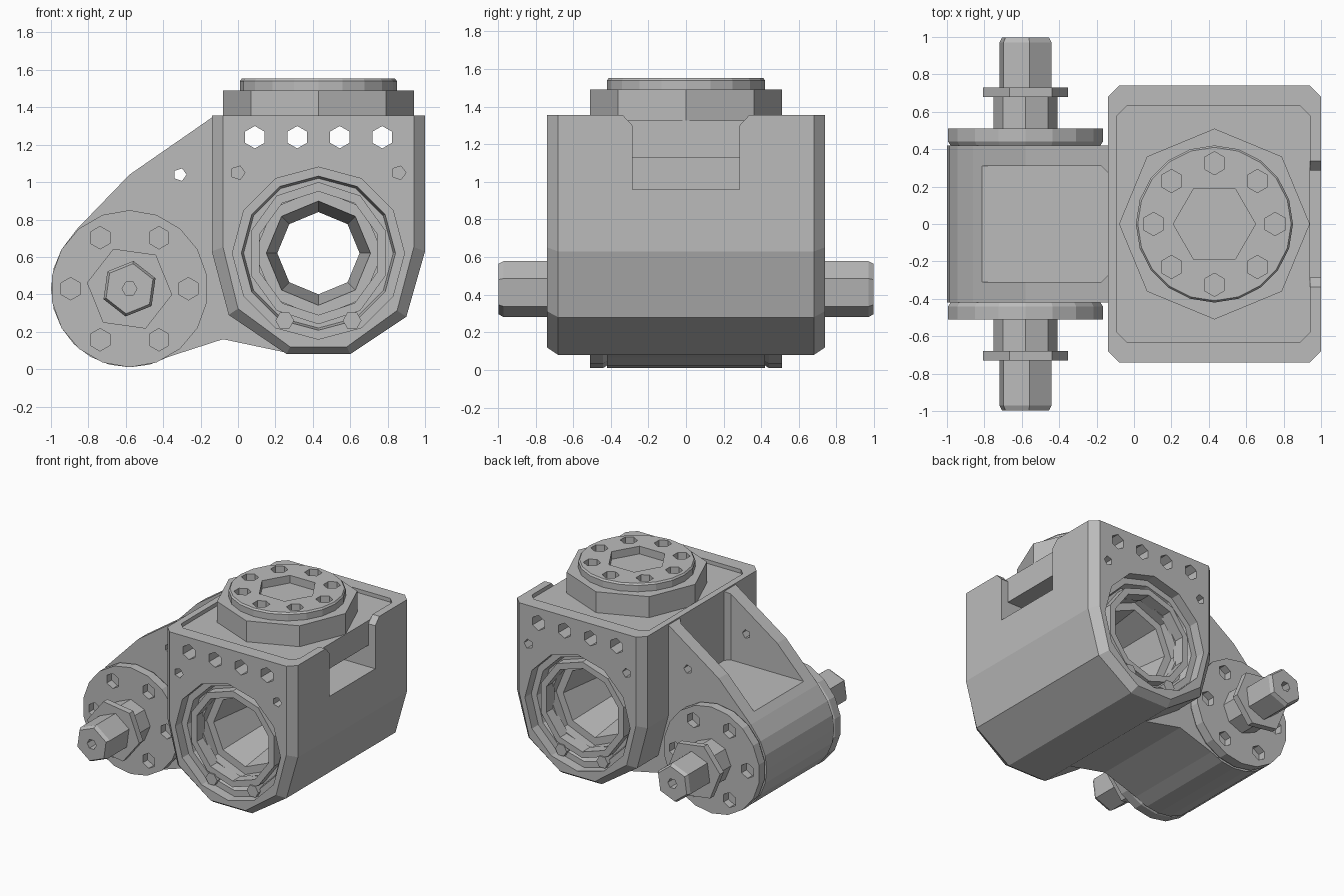
import bpy, bmesh, math

cube = bpy.data.objects.get("Cube")
if cube:
    bpy.data.objects.remove(cube, do_unlink=True)

metal = bpy.data.materials.new("plain grey metal")
metal.use_nodes = True
GREY = (0.5, 0.5, 0.5, 1)
metal.diffuse_color = GREY
metal.node_tree.nodes["Principled BSDF"].inputs["Base Color"].default_value = GREY


def place(axis, u, v, d):
    # u, v lie in the section plane, d runs along the axis
    return (u, d, v) if axis == "y" else (u, v, d)


def loft(name, axis, sections):
    """Skin a list of (depth, outline) sections and cap both ends."""
    bm = bmesh.new()
    rings = [[bm.verts.new(place(axis, u, v, d)) for u, v in pts] for d, pts in sections]
    for a, b in zip(rings, rings[1:]):
        for i in range(len(a)):
            j = (i + 1) % len(a)
            bm.faces.new((a[i], a[j], b[j], b[i]))
    bm.faces.new(rings[0])
    bm.faces.new(rings[-1])
    bmesh.ops.recalc_face_normals(bm, faces=bm.faces)
    mesh = bpy.data.meshes.new(name)
    bm.to_mesh(mesh)
    bm.free()
    mesh.materials.append(metal)
    obj = bpy.data.objects.new(name, mesh)
    bpy.context.collection.objects.link(obj)
    return obj


def ngon(c, r, n, turn=0):
    angles = [math.radians(turn) + math.tau * i / n for i in range(n)]
    return [(c[0] + r * math.cos(a), c[1] + r * math.sin(a)) for a in angles]


def turned(name, axis, c, n, steps, turn=0):
    return loft(name, axis, [(d, ngon(c, r, n, turn)) for d, r in steps])


def box(x0, x1, y0, y1, z0, z1, cut=0.0):
    """Upright box with chamfered corners."""
    c = max(cut, 0.0005)
    pts = [(x0 + c, y0), (x1 - c, y0), (x1, y0 + c), (x1, y1 - c),
           (x1 - c, y1), (x0 + c, y1), (x0, y1 - c), (x0, y0 + c)]
    return loft("cutter", "z", [(z0, pts), (z1, pts)])


def carve(obj, cutters):
    for cutter in cutters:
        mod = obj.modifiers.new("cut", "BOOLEAN")
        mod.operation, mod.solver, mod.object = "DIFFERENCE", "EXACT", cutter
        bpy.context.view_layer.objects.active = obj
        bpy.ops.object.modifier_apply(modifier=mod.name)
        bpy.data.objects.remove(cutter, do_unlink=True)


def hole(axis, c, r, d0, d1, n=6, turn=0):
    return turned("cutter", axis, c, n, [(d0, r), (d1, r)], turn)


# Housing: chamfered block with a rounded underside
CX, TOP = 0.43, 1.355
full = [(-0.14, TOP), (1, TOP), (1, 0.63), (0.9, 0.28), (0.6, 0.08),
        (0.26, 0.08), (-0.05, 0.29), (-0.14, 0.63)]
inset = [(CX + (x - CX) * 0.895, TOP + (z - TOP) * 0.969) for x, z in full]
housing = loft("housing", "y", [(-0.74, inset), (-0.68, full), (0.68, full), (0.74, inset)])

# Shallow recess in the top, stepped bore, and fixing holes
bore = (CX, 0.62)
cuts = [box(-0.09, 0.94, -0.63, 0.63, 1.325, 1.5, 0.05)]
for s in (-1, 1):
    cuts.append(turned("cutter", "y", bore, 12, [(s * 0.8, 0.46), (s * 0.66, 0.46)], 90))
    cuts.append(turned("cutter", "y", bore, 12, [(s * 0.7, 0.42), (s * 0.6, 0.40)], 90))
    cuts.append(turned("cutter", "y", bore, 8, [(s * 0.65, 0.34), (s * 0.52, 0.34)]))
    cuts.append(turned("cutter", "y", bore, 8, [(s * 0.53, 0.28), (s * 0.1, 0.22)]))
    for x in (0, 0.86):
        cuts.append(hole("y", (x, 1.05), 0.038, s * 0.8, s * 0.64, 5))
cuts.append(hole("y", bore, 0.22, -0.2, 0.2, 8))
for i in range(4):
    cuts.append(hole("y", (0.09 + 0.227 * i, 1.24), 0.06, -0.8, 0.8, 6, 30))

# Side notch with flared mouth and an undercut below the top plate
cuts.append(box(0.94, 1.1, -0.285, 0.285, 0.96, 1.5))
cuts.append(box(0.6, 0.97, -0.285, 0.285, 0.96, 1.13))
flare = loft("cutter", "z", [(1.3, [(0.94, -0.285), (1.1, -0.285), (1.1, 0.285), (0.94, 0.285)]),
                             (1.37, [(0.94, -0.35), (1.1, -0.35), (1.1, 0.35), (0.94, 0.35)])])
cuts.append(flare)
carve(housing, cuts)

# Raised ring and two small bolts inside each bore mouth
for s, side in ((-1, "front"), (1, "back")):
    ring = turned(side + "_bore_ring", "y", bore, 10, [(s * 0.58, 0.38), (s * 0.68, 0.38)], 90)
    carve(ring, [hole("y", bore, 0.33, s * 0.5, s * 0.8, 10, 90)])
    for x in (0.25, 0.61):
        turned(side + "_bore_bolt", "y", (x, 0.26), 6, [(s * 0.58, 0.05), (s * 0.69, 0.05)])

# Top flange: octagonal base under a round plate with a socket
turned("flange_base", "z", (CX, 0), 8, [(1.3, 0.51), (1.49, 0.51)])
plate = turned("flange_plate", "z", (CX, 0), 20, [(1.4, 0.42), (1.54, 0.42), (1.553, 0.41)])
sockets = [hole("z", (CX, 0), 0.22, 1.492, 1.7)]
sockets += [hole("z", c, 0.062, 1.492, 1.7, 6, 30) for c in ngon((CX, 0), 0.325, 8)]
carve(plate, sockets)

# Side arm: rounded nose running up into the housing, pocketed on top
hub = (-0.58, 0.43)
nose = [(hub[0] + 0.42 * math.cos(a), hub[1] + 0.42 * math.sin(a))
        for a in (math.radians(-60 - 15 * i) for i in range(11))]
arm = loft("arm", "y", [(d, nose + [(-0.86, 0.75), (-0.58, 1.04), (-0.14, TOP - 0.01), (-0.1, 1.3),
                                    (-0.1, 0.5), (0.15, 0.25), (0.25, 0.09), (-0.08, 0.16)])
                        for d in (-0.42, 0.42)])
carve(arm, [box(-0.95, -0.125, -0.31, 0.31, 0.8, 1.6, 0.05),
            hole("y", (-0.31, 1.04), 0.035, -0.6, 0.6, 5)])

# Bolted discs and axle studs on both sides of the arm
for s, side in ((-1, "right"), (1, "left")):
    disc = turned(side + "_disc", "y", hub, 18, [(s * 0.41, 0.40), (s * 0.44, 0.42), (s * 0.51, 0.42)], 10)
    carve(disc, [hole("y", c, 0.06, s * 0.45, s * 0.6, 6, 30) for c in ngon(hub, 0.315, 6)])
    turned(side + "_axle_collar", "y", hub, 8, [(s * 0.5, 0.17), (s * 0.69, 0.17)])
    turned(side + "_axle_nut", "y", hub, 6, [(s * 0.68, 0.23), (s * 0.73, 0.23)], -8)
    stud = turned(side + "_axle_stud", "y", hub, 6, [(s * 0.72, 0.15), (s * 0.97, 0.15), (s * 0.998, 0.135)], 22)
    carve(stud, [hole("y", hub, 0.04, s * 0.92, s * 1.1, 6)])
